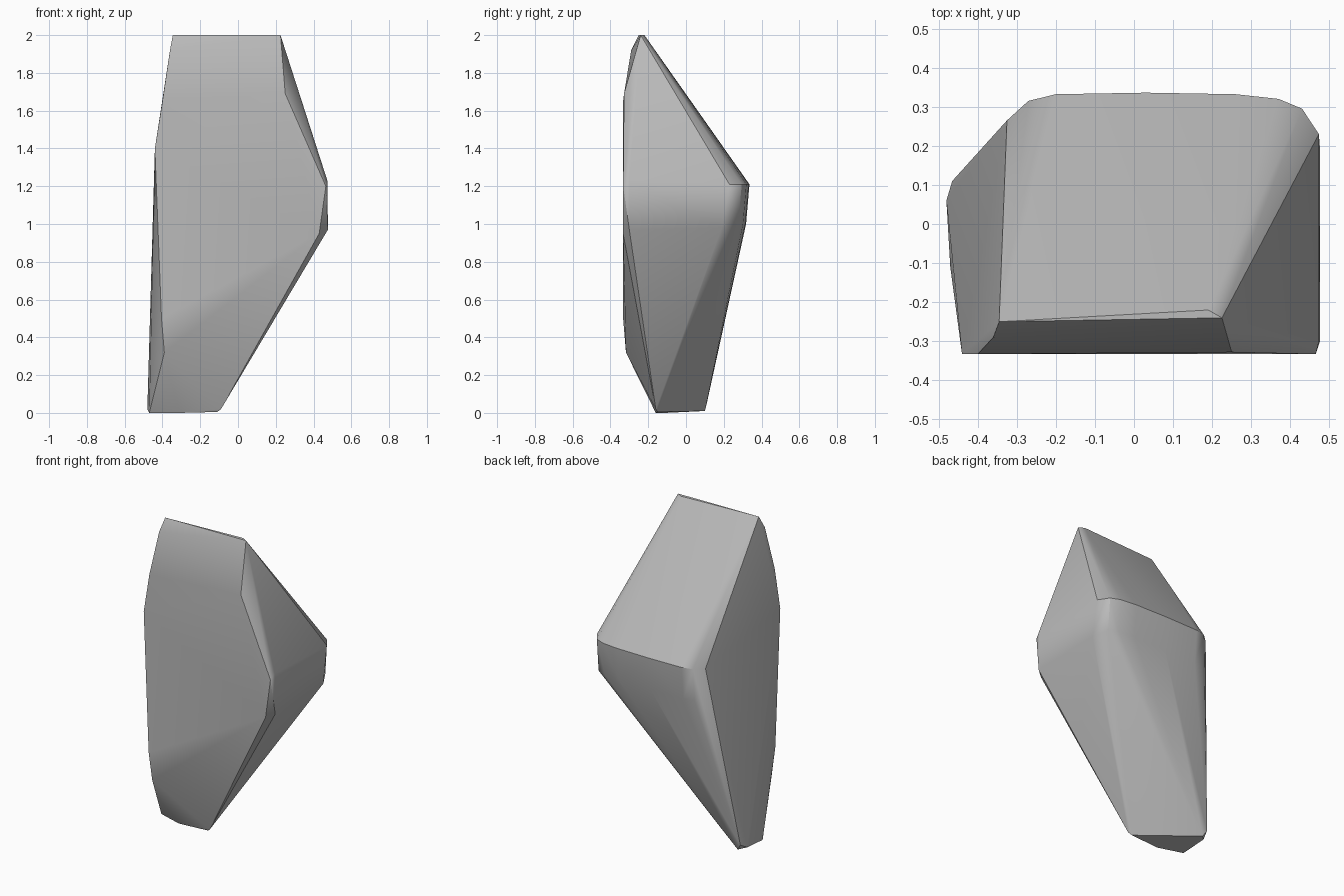
import bpy
import bmesh
import math

if "Cube" in bpy.data.objects:
    bpy.data.objects.remove(bpy.data.objects["Cube"], do_unlink=True)

# Stone material
stone = bpy.data.materials.new("grey stone")
stone.use_nodes = True
GREY = (0.5, 0.5, 0.5, 1)
stone.diffuse_color = GREY
stone.node_tree.nodes["Principled BSDF"].inputs["Base Color"].default_value = GREY

# Corners of the chiselled boulder, grouped by region
top_ridge = [(-.345, -.25, 2), (.225, -.24, 2), (.19, -.22, 2), (-.36, -.29, 1.92)]
front_face = [(.25, -.328, 1.69), (.465, -.333, 1.2), (.43, -.333, .95),
              (-.39, -.318, .32), (-.405, -.333, .5), (-.44, -.333, 1.4),
              (-.4, -.333, 1.65)]
side_face = [(.473, -.3, 1.23), (.476, -.3, .97), (.473, .23, 1.21), (.476, .19, .98)]
base = [(-.09, -.16, .02), (-.11, -.15, .005), (-.31, -.16, 0), (-.47, -.11, 0),
        (-.48, .06, .02), (-.465, .11, .05), (-.44, .1, .01)]
# Rounded shoulder across the back, with a lower copy of its outline
shoulder = [(.43, .295), (.37, .32), (.26, .332), (.03, .336),
            (-.2, .332), (-.27, .315), (-.325, .265)]
back = [(x, y, 1.21) for x, y in shoulder]
back += [(x, y - .018, 1.0) for x, y in shoulder]

# Wrap the corners in one closed surface
bm = bmesh.new()
for p in top_ridge + front_face + side_face + base + back:
    bm.verts.new(p)
hull = bmesh.ops.convex_hull(bm, input=bm.verts)
bmesh.ops.delete(bm, geom=[v for v in bm.verts if not v.link_faces], context='VERTS')
bmesh.ops.dissolve_limit(bm, angle_limit=math.radians(1.5), verts=bm.verts, edges=bm.edges)
bmesh.ops.recalc_face_normals(bm, faces=bm.faces)

mesh = bpy.data.meshes.new("boulder")
bm.to_mesh(mesh)
bm.free()
mesh.materials.append(stone)
boulder = bpy.data.objects.new("boulder", mesh)
bpy.context.collection.objects.link(boulder)

# Soft wear on the shallow creases, crisp main edges
bpy.context.view_layer.objects.active = boulder
boulder.select_set(True)
bpy.ops.object.shade_smooth_by_angle(angle=math.radians(32))
weighted = boulder.modifiers.new("even shading", 'WEIGHTED_NORMAL')
weighted.keep_sharp = True
